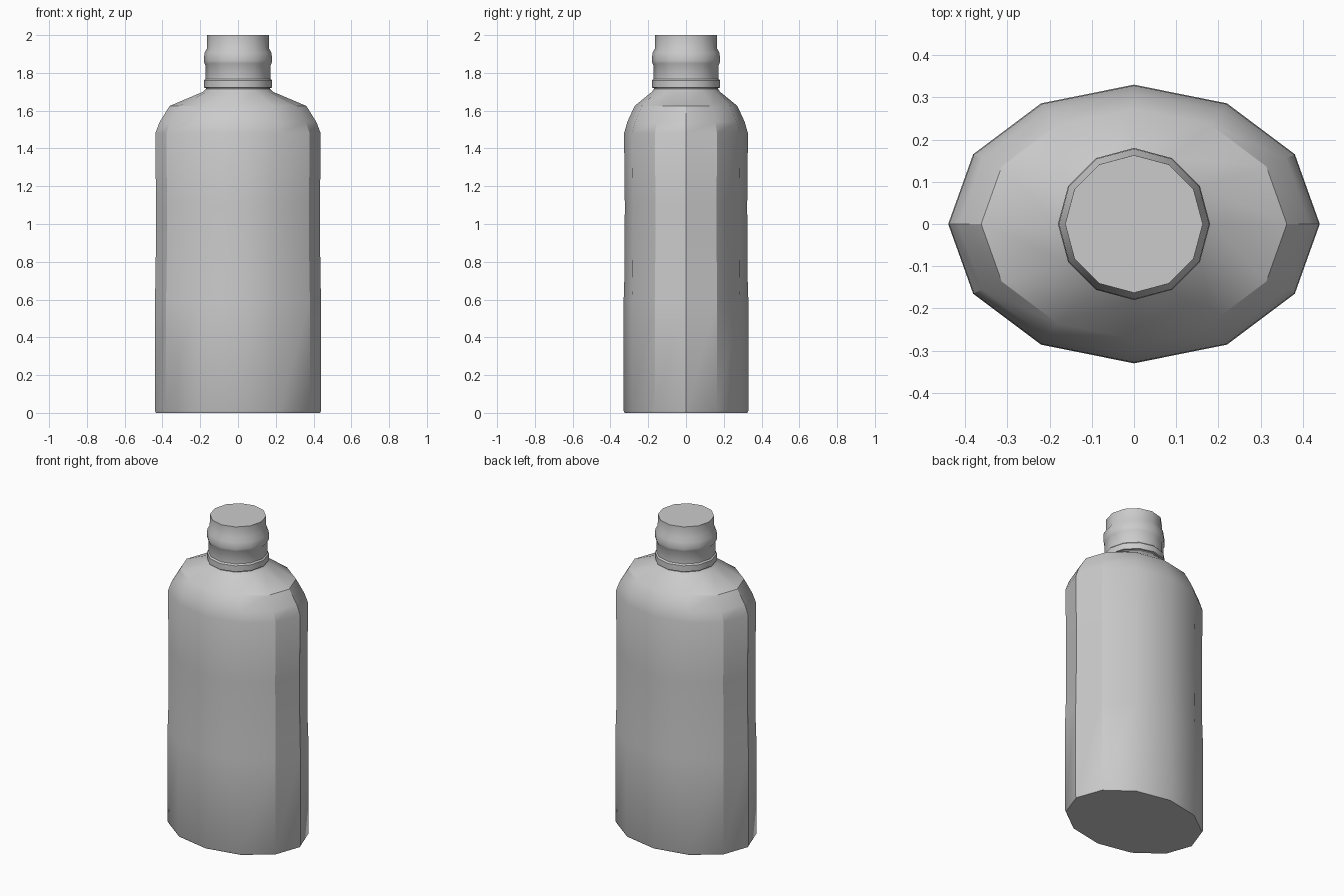
import bpy, bmesh, math

cube = bpy.data.objects.get("Cube")
if cube:
    bpy.data.objects.remove(cube, do_unlink=True)

SIDES = 12

grey = bpy.data.materials.new("plain grey")
grey.use_nodes = True
COLOUR = (0.6, 0.6, 0.6, 1)
grey.diffuse_color = COLOUR
grey.node_tree.nodes["Principled BSDF"].inputs["Base Color"].default_value = COLOUR


def loft(name, rings):
    """Closed solid through elliptical rings given as (z, x radius, y radius)."""
    bm = bmesh.new()
    loops = []
    for z, rx, ry in rings:
        angles = [math.tau * i / SIDES for i in range(SIDES)]
        loops.append([bm.verts.new((rx * math.cos(a), ry * math.sin(a), z)) for a in angles])
    for low, high in zip(loops, loops[1:]):
        for i in range(SIDES):
            j = (i + 1) % SIDES
            bm.faces.new((low[i], low[j], high[j], high[i]))
    bm.faces.new(loops[0][::-1])
    bm.faces.new(loops[-1])
    mesh = bpy.data.meshes.new(name)
    bm.to_mesh(mesh)
    bm.free()
    mesh.materials.append(grey)
    obj = bpy.data.objects.new(name, mesh)
    bpy.context.collection.objects.link(obj)
    bpy.ops.object.select_all(action='DESELECT')
    obj.select_set(True)
    bpy.context.view_layer.objects.active = obj
    bpy.ops.object.shade_smooth_by_angle(angle=math.radians(30.5))
    return obj


# Oval body with a slight waist and sloping shoulders
loft("bottle_body", [
    (0, 0.435, 0.325), (0.01, 0.44, 0.33), (0.6, 0.44, 0.33),
    (0.72, 0.436, 0.326), (1.1, 0.434, 0.324), (1.48, 0.438, 0.328),
    (1.54, 0.415, 0.311), (1.625, 0.362, 0.272),
    (1.70, 0.185, 0.18), (1.715, 0.17, 0.17),
])

# Round neck: collar, plain band, raised thread bead and closed mouth
neck_profile = [
    (1.70, 0.17), (1.72, 0.17), (1.722, 0.18), (1.76, 0.18), (1.768, 0.172),
    (1.84, 0.172), (1.85, 0.178), (1.865, 0.18), (1.905, 0.178),
    (1.93, 0.164), (2.0, 0.163),
]
loft("bottle_neck", [(z, r, r) for z, r in neck_profile])
